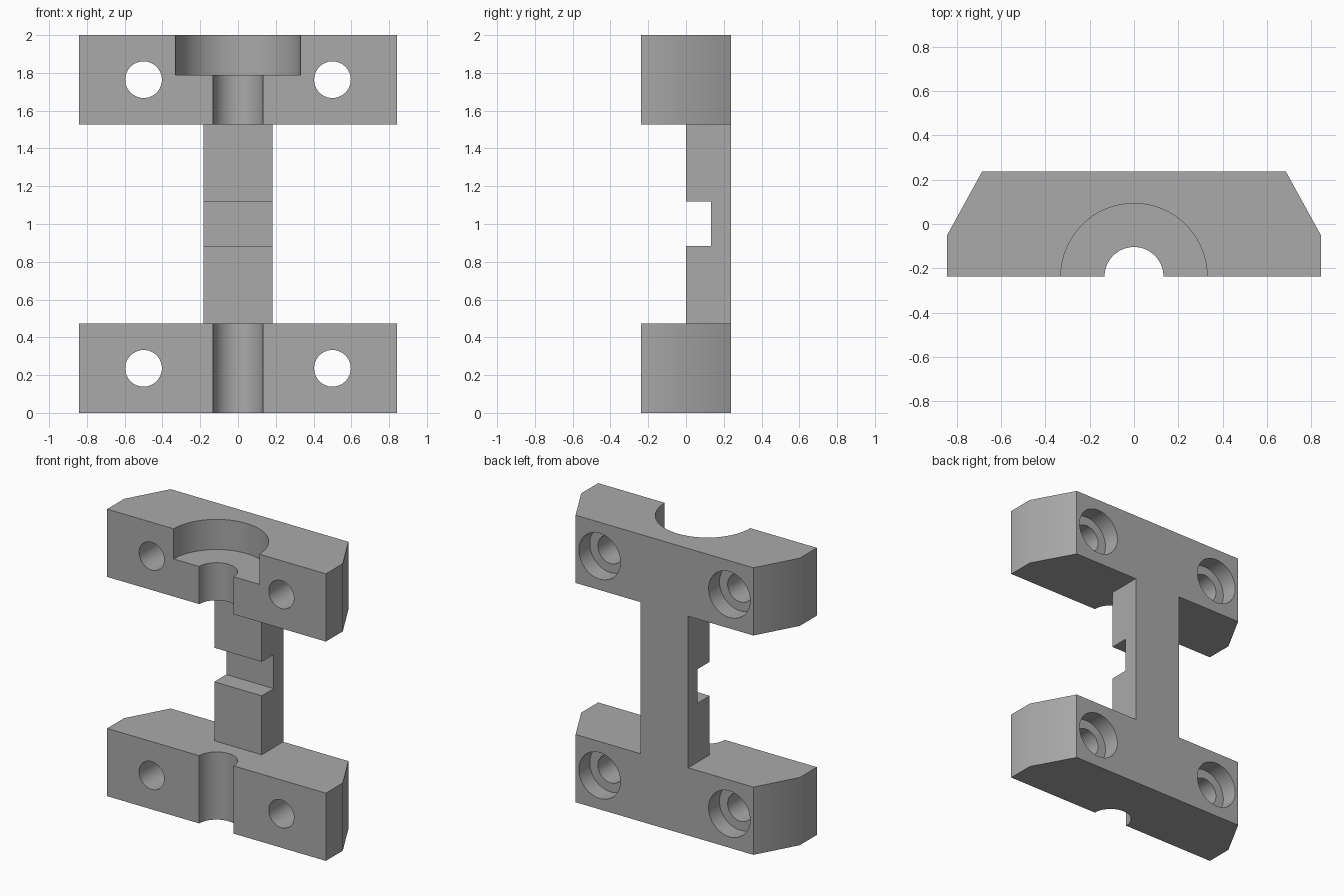
import bpy, bmesh
from math import radians
from mathutils import Matrix

if "Cube" in bpy.data.objects:
    bpy.data.objects.remove(bpy.data.objects["Cube"])

FRONT, BACK = -0.237, 0.237
BAR = 0.472                                   # bar height

grey = bpy.data.materials.new("plain grey")
grey.use_nodes = True
colour = (0.4, 0.4, 0.4, 1)
grey.diffuse_color = colour
grey.node_tree.nodes["Principled BSDF"].inputs["Base Color"].default_value = colour


def add(name, bm):
    bmesh.ops.recalc_face_normals(bm, faces=bm.faces)
    mesh = bpy.data.meshes.new(name)
    bm.to_mesh(mesh)
    bm.free()
    mesh.materials.append(grey)
    ob = bpy.data.objects.new(name, mesh)
    bpy.context.collection.objects.link(ob)
    return ob


def prism(name, outline, z0, z1):
    bm = bmesh.new()
    face = bm.faces.new([bm.verts.new((x, y, z0)) for x, y in outline])
    top = bmesh.ops.extrude_face_region(bm, geom=[face])["geom"]
    verts = [v for v in top if isinstance(v, bmesh.types.BMVert)]
    bmesh.ops.translate(bm, verts=verts, vec=(0, 0, z1 - z0))
    return add(name, bm)


def box(name, x, y0, y1, z0, z1):
    return prism(name, [(-x, y0), (x, y0), (x, y1), (-x, y1)], z0, z1)


def cylinder(name, radius, length, centre, along_y=False):
    bm = bmesh.new()
    matrix = Matrix.Translation(centre)
    if along_y:
        matrix = matrix @ Matrix.Rotation(radians(90), 4, 'X')
    bmesh.ops.create_cone(bm, cap_ends=True, segments=64, radius1=radius,
                          radius2=radius, depth=length, matrix=matrix)
    return add(name, bm)


def combine(target, tool, operation):
    bpy.context.view_layer.objects.active = target
    mod = target.modifiers.new(operation.lower(), 'BOOLEAN')
    mod.operation, mod.solver, mod.object = operation, 'EXACT', tool
    bpy.ops.object.modifier_apply(modifier=mod.name)
    bpy.data.objects.remove(tool)


# Two clamp bars with tapered ends, joined by a narrow column
half = [(0.843, FRONT), (0.843, -0.05), (0.685, BACK)]
outline = half + [(-x, y) for x, y in reversed(half)]
bracket = prism("clamp_bracket", outline, 0, BAR)
combine(bracket, prism("upper_bar", outline, 2 - BAR, 2), 'UNION')
combine(bracket, box("column", 0.183, 0, BACK, BAR - 0.05, 2.05 - BAR), 'UNION')

# Notch across the column, rod groove and upper seat
combine(bracket, box("notch", 0.4, -0.1, 0.132, 0.883, 1.12), 'DIFFERENCE')
combine(bracket, cylinder("rod_groove", 0.133, 3, (0, FRONT, 1)), 'DIFFERENCE')
combine(bracket, cylinder("seat", 0.33, 0.42, (0, FRONT, 2)), 'DIFFERENCE')

# Screw holes, counterbored from the back
for x in (-0.5, 0.5):
    for z in (BAR / 2, 2 - BAR / 2):
        combine(bracket, cylinder("hole", 0.097, 1, (x, 0, z), True), 'DIFFERENCE')
        combine(bracket, cylinder("bore", 0.16, 0.24, (x, BACK, z), True), 'DIFFERENCE')

# Smooth the curved walls
bpy.ops.object.select_all(action='DESELECT')
bracket.select_set(True)
bpy.context.view_layer.objects.active = bracket
bpy.ops.object.shade_smooth_by_angle(angle=radians(30))
